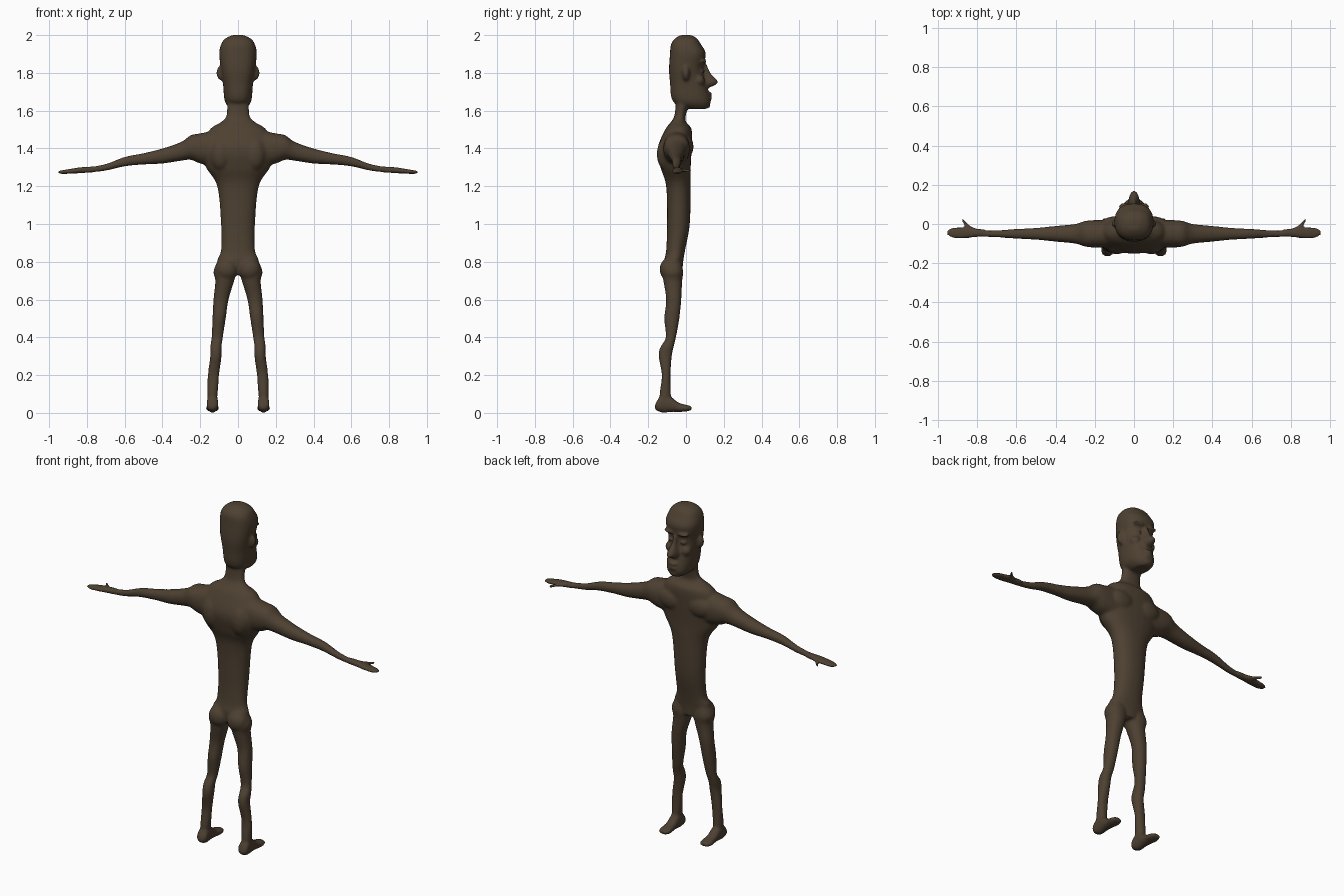
import bpy
import bmesh
import math
from mathutils import Matrix, Vector

SEGMENTS = 28
STEPS = 5

default_cube = bpy.data.objects.get("Cube")
if default_cube:
    bpy.data.objects.remove(default_cube, do_unlink=True)


def blend(before, start, end, after, t):
    """Catmull-Rom interpolation between two neighbouring sections."""
    return [
        b + t * ((c - a) + t * ((a + a - b * 5 + c * 4 - d)
                                + t * (b * 3 - a - c * 3 + d))) / 2
        for a, b, c, d in zip(before, start, end, after)
    ]


def refine(rows):
    """Fill in smooth sections between the given ones."""
    last = len(rows) - 1
    result = []
    for i in range(last):
        around = [rows[max(i - 1, 0)], rows[i], rows[i + 1], rows[min(i + 2, last)]]
        for step in range(STEPS):
            result.append(blend(*around, step / STEPS))
    result.append(list(rows[last]))
    return result


def loft(bm, axis, rows, side=1, power=2.2):
    """Skin rounded sections along an axis.

    Each row holds the position on the axis, then the centre and the radius
    on each of the two remaining axes, in x, y, z order.
    """
    u_axis, v_axis = [i for i in range(3) if i != axis]
    rings = []
    for place, u, v, u_radius, v_radius in refine(rows):
        ring = []
        for k in range(SEGMENTS):
            angle = math.tau * k / SEGMENTS
            c, s = math.cos(angle), math.sin(angle)
            point = Vector()
            point[axis] = place
            point[u_axis] = u + u_radius * math.copysign(abs(c) ** (2 / power), c)
            point[v_axis] = v + v_radius * math.copysign(abs(s) ** (2 / power), s)
            point.x *= side
            ring.append(bm.verts.new(point))
        rings.append(ring)
    faces = [bm.faces.new(rings[0]), bm.faces.new(rings[-1])]
    for ring, following in zip(rings, rings[1:]):
        for k in range(SEGMENTS):
            n = (k + 1) % SEGMENTS
            faces.append(bm.faces.new((ring[k], ring[n], following[n], following[k])))
    bmesh.ops.recalc_face_normals(bm, faces=faces)


def lump(bm, center, radii, side=1):
    """Add an ellipsoid of muscle or flesh."""
    x, y, z = center
    matrix = Matrix.Translation((x * side, y, z)) @ Matrix.Diagonal((*radii, 1))
    bmesh.ops.create_uvsphere(bm, u_segments=20, v_segments=12, radius=1, matrix=matrix)


def centred(rows):
    """Place height, half width, y centre and depth rows on the middle line."""
    return [(z, 0, y, half, depth) for z, half, y, depth in rows]


def along(fixed, rows):
    """Give every row the same first centre value."""
    return [(place, fixed, z, width, height) for place, z, width, height in rows]


bm = bmesh.new()

# Torso and neck
torso = [
    (.73, .06, -.06, .04),
    (.8, .11, -.065, .05),
    (.86, .09, -.055, .05),
    (1, .09, -.04, .06),
    (1.2, .11, -.04, .065),
    (1.3, .17, -.055, .08),
    (1.4, .2, -.06, .09),
    (1.5, .15, -.04, .07),
    (1.54, .09, -.04, .04),
    (1.58, .06, -.03, .03),
    (1.7, .06, -.01, .04),
]
loft(bm, 2, centred(torso))

# Skull and jaw
skull = [
    (1.61, .04, .06, .05),
    (1.65, .07, .03, .1),
    (1.75, .08, .01, .095),
    (1.82, .09, 0, .09),
    (1.9, .1, .01, .095),
    (1.95, .09, 0, .08),
    (1.98, .07, 0, .06),
    (2, .03, 0, .03),
]
loft(bm, 2, centred(skull), power=2.4)

# Nose, lips and chin
nose = [
    (1.72, .02, .1, .02),
    (1.75, .03, .1, .07),
    (1.8, .015, .1, .03),
    (1.85, .01, .09, .02),
]
loft(bm, 2, centred(nose))
for height in (1.69, 1.665):
    lump(bm, (0, .12, height), (.03, .02, .01))
lump(bm, (0, .11, 1.63), (.03, .02, .02))

for side in (-1, 1):
    # Brow, eye, cheek and ear
    lump(bm, (.04, .09, 1.86), (.04, .02, .01), side)
    lump(bm, (.04, .08, 1.81), (.02, .02, .01), side)
    lump(bm, (.05, .07, 1.76), (.03, .03, .03), side)
    lump(bm, (.09, 0, 1.8), (.025, .02, .04), side)
    # Chest, shoulder blade and buttock
    lump(bm, (.09, 0, 1.41), (.08, .04, .06), side)
    lump(bm, (.09, -.1, 1.37), (.06, .055, .09), side)
    lump(bm, (.06, -.09, .76), (.06, .05, .06), side)

    # Arm, with round sections
    arm = [
        (.1, 1.4, .1),
        (.2, 1.4, .08),
        (.25, 1.405, .065),
        (.3, 1.385, .05),
        (.4, 1.36, .04),
        (.5, 1.345, .03),
        (.6, 1.33, .025),
        (.7, 1.3, .018),
        (.8, 1.285, .015),
    ]
    loft(bm, 0, along(-.05, [(x, z, min(r, .07), r) for x, z, r in arm]), side)

    # Hand and thumb
    hand = [
        (.76, 1.29, .018, .015),
        (.83, 1.285, .025, .016),
        (.88, 1.28, .03, .013),
        (.93, 1.275, .025, .01),
        (.955, 1.275, .01, .005),
    ]
    loft(bm, 0, along(-.045, hand), side)
    thumb = [
        (.8, -.04, 1.285, .015, .01),
        (.84, -.02, 1.285, .015, .01),
        (.88, .025, 1.28, .01, .008),
    ]
    loft(bm, 0, thumb, side)

    # Leg
    leg = [
        (.02, .14, -.11, .02, .03),
        (.1, .135, -.11, .027, .03),
        (.2, .13, -.105, .03, .023),
        (.3, .117, -.11, .03, .035),
        (.35, .117, -.1, .03, .035),
        (.4, .11, -.08, .03, .027),
        (.5, .1, -.075, .035, .04),
        (.6, .09, -.065, .04, .04),
        (.7, .07, -.07, .05, .05),
        (.75, .07, -.07, .06, .055),
        (.82, .06, -.07, .04, .04),
    ]
    loft(bm, 2, leg, side)

    # Foot
    foot = [
        (-.165, .03, .01, .01),
        (-.15, .04, .03, .03),
        (-.12, .05, .03, .05),
        (-.08, .045, .03, .04),
        (-.04, .03, .03, .025),
        (0, .025, .035, .018),
        (.03, .025, .025, .01),
    ]
    loft(bm, 1, along(.135, foot), side)

mesh = bpy.data.meshes.new("body")
bm.to_mesh(mesh)
bm.free()
body = bpy.data.objects.new("body", mesh)
bpy.context.collection.objects.link(body)

# Fuse the parts into one soft skin
fuse = body.modifiers.new("Fuse", "REMESH")
fuse.mode = "VOXEL"
fuse.voxel_size = .007
fuse.use_smooth_shade = True
soften = body.modifiers.new("Soften", "SMOOTH")
soften.factor = .5
soften.iterations = 8

# Dark brown skin
skin = bpy.data.materials.new("dark brown skin")
skin.use_nodes = True
color = (.075, .052, .031, 1)
skin.diffuse_color = color
skin.node_tree.nodes["Principled BSDF"].inputs["Base Color"].default_value = color
mesh.materials.append(skin)
